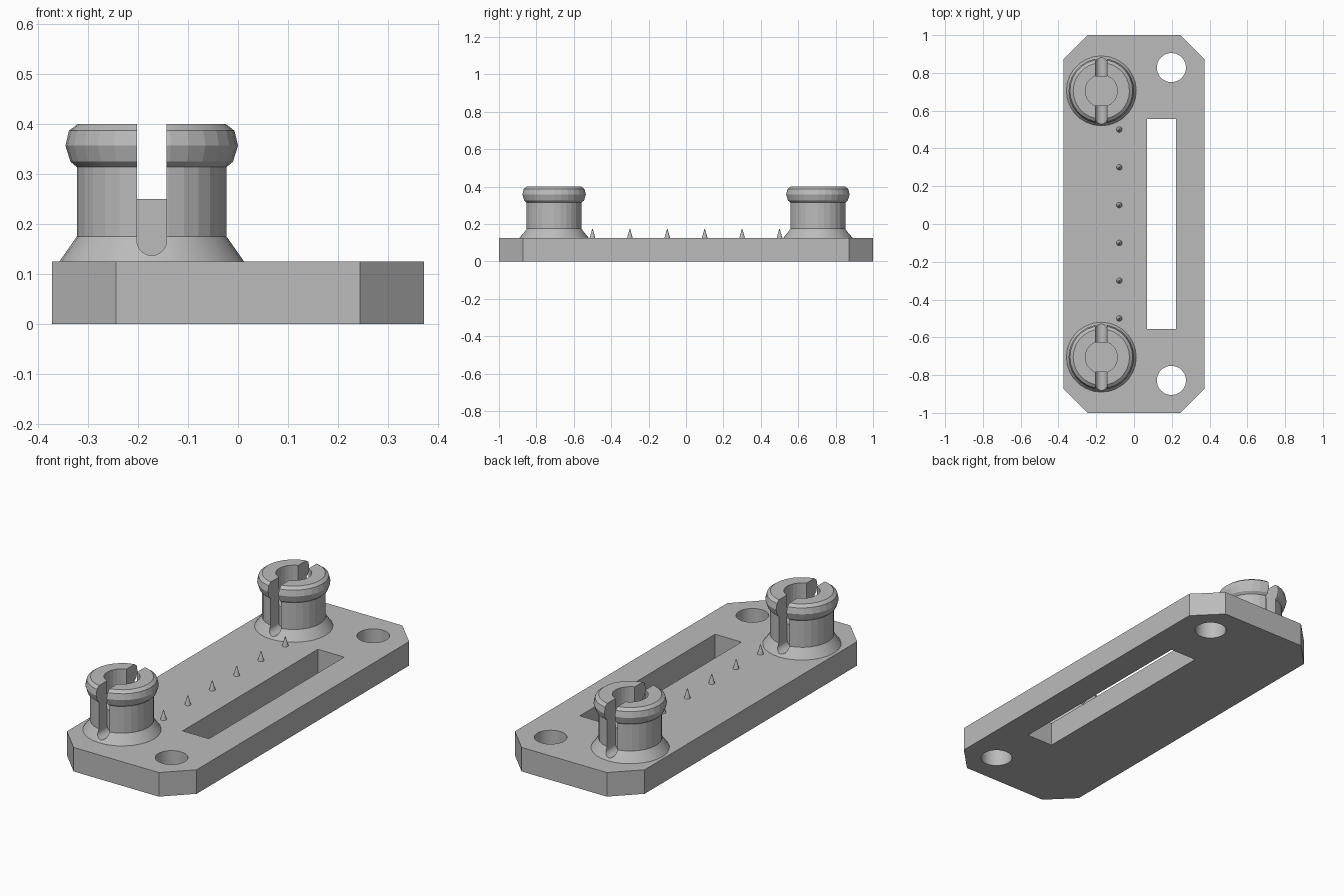
import bpy, bmesh, math
from mathutils import Matrix

old = bpy.data.objects.get("Cube")
if old:
    bpy.data.objects.remove(old, do_unlink=True)

grey = bpy.data.materials.new("plain_grey")
grey.use_nodes = True
COLOUR = (0.5, 0.5, 0.5, 1)
grey.diffuse_color = COLOUR
grey.node_tree.nodes["Principled BSDF"].inputs["Base Color"].default_value = COLOUR

PLATE_TOP = 0.125
POST_X, POST_Y = -0.173, 0.705


def make_object(name, bm, location=(0, 0, 0)):
    bmesh.ops.recalc_face_normals(bm, faces=bm.faces)
    mesh = bpy.data.meshes.new(name)
    bm.to_mesh(mesh)
    bm.free()
    mesh.materials.append(grey)
    obj = bpy.data.objects.new(name, mesh)
    obj.location = location
    bpy.context.collection.objects.link(obj)
    return obj


def prism(bm, points, direction):
    """Extrude a closed outline along a direction."""
    face = bm.faces.new([bm.verts.new(p) for p in points])
    new = bmesh.ops.extrude_face_region(bm, geom=[face])["geom"]
    verts = [g for g in new if isinstance(g, bmesh.types.BMVert)]
    bmesh.ops.translate(bm, verts=verts, vec=direction)


def cut(target, cutters):
    """Subtract each cutter, then remove it."""
    bpy.context.view_layer.objects.active = target
    for cutter in cutters:
        cutter.hide_render = True
        mod = target.modifiers.new("cut", "BOOLEAN")
        mod.operation = "DIFFERENCE"
        mod.solver = "EXACT"
        mod.object = cutter
        bpy.ops.object.modifier_apply(modifier=mod.name)
        bpy.data.objects.remove(cutter, do_unlink=True)


# Base plate with chamfered corners
W, L, C = 0.373, 1.0, 0.128
outline = [(W - C, -L), (W, -L + C), (W, L - C), (W - C, L),
           (C - W, L), (-W, L - C), (-W, C - L), (C - W, -L)]
bm = bmesh.new()
prism(bm, [(x, y, 0) for x, y in outline], (0, 0, PLATE_TOP))
plate = make_object("base_plate", bm)

# Long slot and two screw holes through the plate
bm = bmesh.new()
prism(bm, [(0.07, -0.555, -0.1), (0.222, -0.555, -0.1),
           (0.222, 0.555, -0.1), (0.07, 0.555, -0.1)], (0, 0, 0.4))
cutters = [make_object("slot_cutter", bm)]
for side in (-1, 1):
    bm = bmesh.new()
    bmesh.ops.create_cone(bm, cap_ends=True, segments=40, radius1=0.077,
                          radius2=0.077, depth=0.5)
    cutters.append(make_object("hole_cutter", bm, (0.198, side * 0.828, 0)))
cut(plate, cutters)

# Snap post: flared foot, shaft, rounded lip and blind bore
PROFILE = [(0, 0.12), (0.185, 0.12), (0.185, PLATE_TOP), (0.15, 0.175),
           (0.15, 0.314), (0.163, 0.325), (0.173, 0.357), (0.166, 0.387),
           (0.149, 0.4), (0.085, 0.4), (0.085, 0.25), (0, 0.25)]


def make_post(name, y):
    bm = bmesh.new()
    verts = [bm.verts.new((r, 0, z)) for r, z in PROFILE]
    edges = [bm.edges.new(pair) for pair in zip(verts, verts[1:])]
    bmesh.ops.spin(bm, geom=verts + edges, cent=(0, 0, 0), axis=(0, 0, 1),
                   angle=math.tau, steps=28)
    bmesh.ops.remove_doubles(bm, verts=bm.verts, dist=0.0005)
    post = make_object(name, bm, (POST_X, y, 0))
    # Round-bottomed notches in the front and back of the wall
    half = 0.03
    arc = [(half * math.cos(a), 0.167 + half * math.sin(a))
           for a in (math.pi * (1 + i / 10) for i in range(11))]
    section = arc + [(half, 0.5), (-half, 0.5)]
    notches = []
    for side in (-1, 1):
        bm = bmesh.new()
        prism(bm, [(x, side * 0.079, z) for x, z in section], (0, side * 0.2, 0))
        notches.append(make_object("notch_cutter", bm, (POST_X, y, 0)))
    bpy.context.view_layer.update()
    cut(post, notches)
    return post


posts = [make_post("front_post", -POST_Y), make_post("back_post", POST_Y)]

# Row of small locating spikes
for i in range(6):
    bm = bmesh.new()
    bmesh.ops.create_cone(bm, cap_ends=True, segments=12, radius1=0.016,
                          radius2=0.002, depth=0.05,
                          matrix=Matrix.Translation((0, 0, 0.022)))
    make_object(f"spike_{i + 1}", bm, (-0.078, -0.5 + 0.2 * i, PLATE_TOP))

# Soften the round walls while keeping the hard edges
bpy.ops.object.select_all(action="DESELECT")
for obj in posts + [plate]:
    obj.select_set(True)
bpy.context.view_layer.objects.active = plate
bpy.ops.object.shade_smooth_by_angle(angle=math.radians(12))
